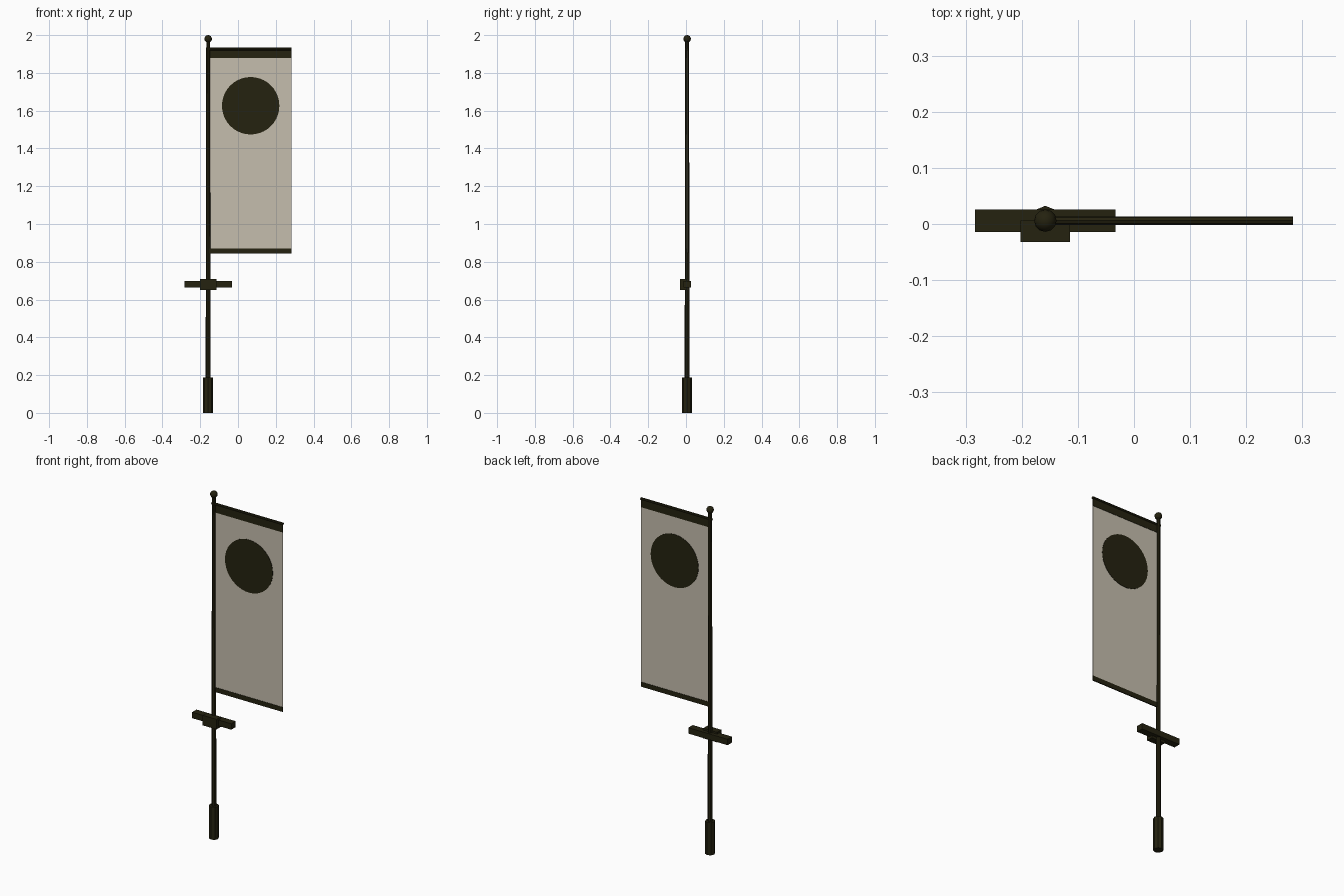
import bpy, math

if "Cube" in bpy.data.objects:
    bpy.data.objects.remove(bpy.data.objects["Cube"])

PX, PY = -0.158, 0.006      # pole axis
FL, FR = -0.147, 0.282      # cloth left and right edges


def material(name, rgb):
    m = bpy.data.materials.new(name)
    m.diffuse_color = (*rgb, 1)
    m.use_nodes = True
    m.node_tree.nodes["Principled BSDF"].inputs["Base Color"].default_value = m.diffuse_color
    return m


dark = material("dark_wood", (0.018, 0.016, 0.005))
cream = material("cream_cloth", (0.56, 0.51, 0.42))


def finish(name, mat, smooth=False):
    o = bpy.context.object
    o.name = name
    o.data.materials.append(mat)
    if smooth:
        bpy.ops.object.shade_smooth_by_angle(angle=math.radians(50))
    return o


def box(name, x, y, z, mat):
    """Box from (min, max) pairs."""
    bpy.ops.mesh.primitive_cube_add(
        size=1, location=[(a + b) / 2 for a, b in (x, y, z)])
    bpy.context.object.scale = [b - a for a, b in (x, y, z)]
    bpy.ops.object.transform_apply(location=False, rotation=False, scale=True)
    return finish(name, mat)


def rod(name, r1, r2, length, loc, mat, sides=8, rot=(0, 0, 0), smooth=False):
    bpy.ops.mesh.primitive_cone_add(vertices=sides, radius1=r1, radius2=r2,
                                    depth=length, location=loc, rotation=rot)
    return finish(name, mat, smooth)


# Tapered pole with octagonal grip and ball tip
rod("pole", 0.0135, 0.010, 1.87, (PX, PY, 1.035), dark)
rod("grip", 0.0265, 0.0265, 0.188, (PX, PY, 0.094), dark)
bpy.ops.mesh.primitive_uv_sphere_add(segments=12, ring_count=8, radius=0.02,
                                     location=(PX, PY, 1.98))
finish("ball_tip", dark, True)

# Cross bar and the block that holds it
box("cross_bar", (-0.283, -0.033), (PY - 0.02, PY + 0.02), (0.664, 0.698), dark)
box("bar_block", (PX - 0.044, PX + 0.044), (-0.0325, PY), (0.651, 0.709), dark)

# Banner cloth with its rod and hems
box("banner_cloth", (FL, FR), (PY - 0.001, PY + 0.001), (0.85, 1.925), cream)
rod("top_rod", 0.0075, 0.0075, FR + 0.171, ((FR - 0.169) / 2, PY, 1.926), dark,
    rot=(0, math.pi / 2, 0))
box("top_hem", (FL, FR), (PY - 0.003, PY + 0.003), (1.878, 1.922), dark)
box("bottom_hem", (FL, FR), (PY - 0.003, PY + 0.003), (0.844, 0.871), dark)

# Round emblem showing on both faces
rod("round_emblem", 0.152, 0.152, 0.006, (0.067, PY, 1.626), dark,
    sides=40, rot=(math.pi / 2, 0, 0))
